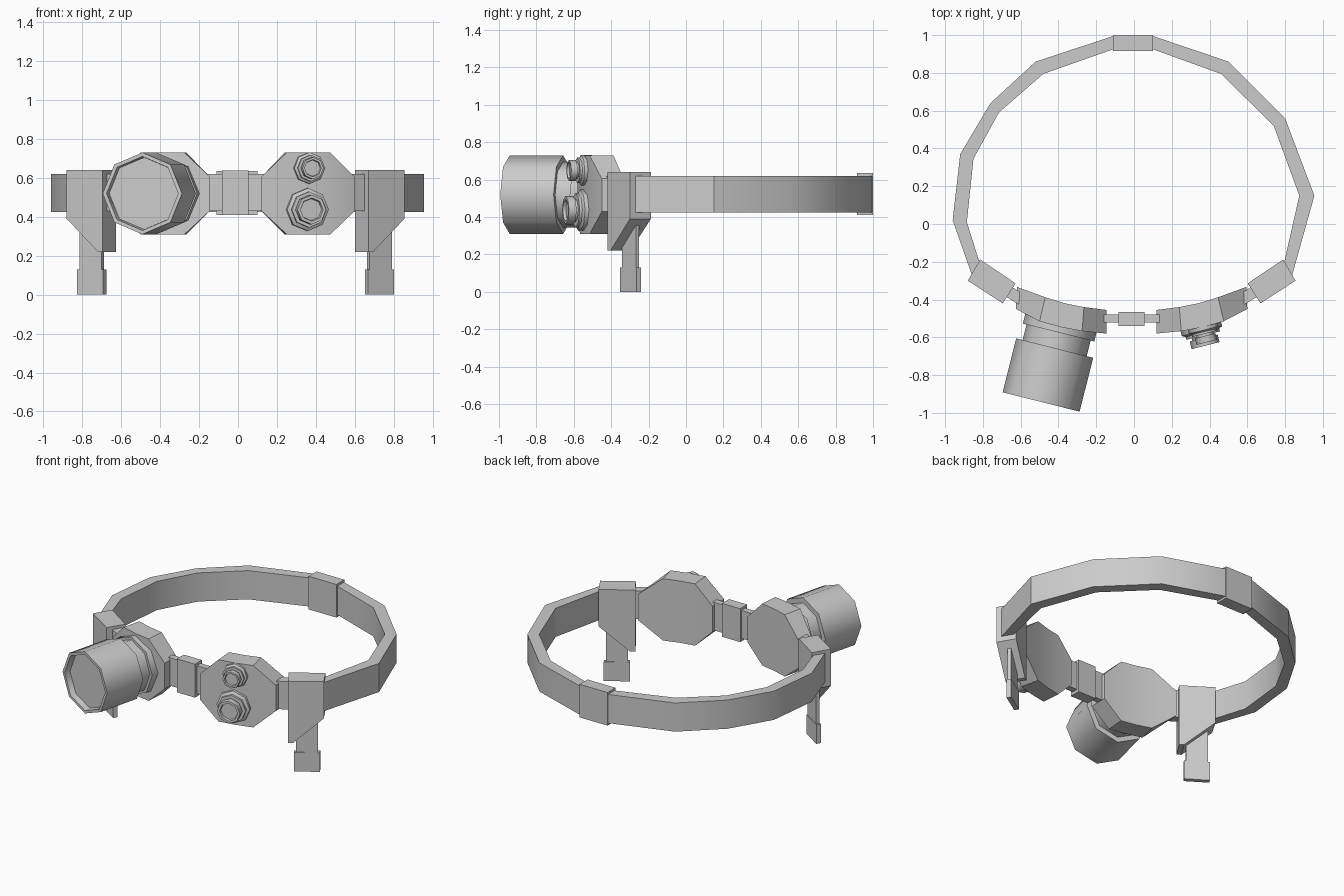
import bpy, bmesh, math
from mathutils import Vector

if "Cube" in bpy.data.objects:
    bpy.data.objects.remove(bpy.data.objects["Cube"])

AXIS = -0.0125  # symmetry plane of the front hardware


def finish(name, bm, angle):
    bmesh.ops.recalc_face_normals(bm, faces=bm.faces)
    me = bpy.data.meshes.new(name)
    bm.to_mesh(me)
    bm.free()
    ob = bpy.data.objects.new(name, me)
    bpy.context.collection.objects.link(ob)
    bpy.ops.object.select_all(action='DESELECT')
    bpy.context.view_layer.objects.active = ob
    ob.select_set(True)
    if angle:
        bpy.ops.object.shade_smooth_by_angle(angle=math.radians(angle))
    return ob


def band(name, cols, side=0, angle=30):
    """Solid swept through columns (outer xy, inner xy, z low, z high); side -1 mirrors."""
    bm = bmesh.new()
    rings = []
    for o, i, z0, z1 in cols:
        ring = []
        for (x, y), z in ((o, z0), (o, z1), (i, z1), (i, z0)):
            if side:
                x = AXIS + side * (x - AXIS)
            ring.append(bm.verts.new((x, y, z)))
        rings.append(ring)
    for a, b in zip(rings, rings[1:]):
        for k in range(4):
            n = (k + 1) % 4
            bm.faces.new((a[k], a[n], b[n], b[k]))
    bm.faces.new(rings[0])
    bm.faces.new(rings[-1])
    return finish(name, bm, angle)


def bar(name, a, b, w, z0, z1, side=0):
    """Upright plate from a to b in plan with thickness w."""
    a, b = Vector(a), Vector(b)
    d = (b - a).normalized()
    n = Vector((d.y, -d.x)) * w / 2
    return band(name, [(a + n, a - n, z0, z1), (b + n, b - n, z0, z1)], side, 0)


def lathe(name, origin, direction, profile, sides=8):
    """Low-sided turned part; profile is (radius, distance along axis)."""
    d = Vector(direction).normalized()
    up = Vector((0, 0, 1))
    u = d.cross(up)
    bm = bmesh.new()
    rings = []
    for r, t in profile:
        ring = []
        for k in range(sides):
            a = 2 * math.pi * k / sides
            ring.append(bm.verts.new(Vector(origin) + d * t + r * (u * math.sin(a) + up * math.cos(a))))
        rings.append(ring)
    for a, b in zip(rings, rings[1:]):
        for k in range(sides):
            n = (k + 1) % sides
            bm.faces.new((a[k], a[n], b[n], b[k]))
    bm.faces.new(rings[0])
    bm.faces.new(rings[-1])
    return finish(name, bm, 50)


# Head strap and rear buckle
outer = [(-.855, -.28), (-.96, .02), (-.92, .37), (-.76, .64), (-.52, .86), (-.11, .995),
         (.10, .995), (.50, .86), (.80, .56), (.955, .15), (.835, -.28)]
inner = [(-.80, -.26), (-.885, .01), (-.85, .345), (-.715, .59), (-.48, .795), (-.11, .925),
         (.10, .925), (.46, .795), (.74, .52), (.875, .15), (.78, -.27)]
band("head_strap", [(o, i, .425, .62) for o, i in zip(outer, inner)])
bar("rear_buckle", (-.11, .9575), (.10, .9575), .085, .41, .635)

# Nose bridge
bar("bridge_bar", (-.17, -.50), (.145, -.50), .042, .43, .62)
bar("bridge_block", (-.082, -.503), (.055, -.503), .075, .41, .637)

# Mirrored eye plates, hinges, strap clips, legs and feet
plate = [((.12, -.58), (.12, -.455), .43, .605),
         ((.25, -.567), (.24, -.44), .31, .73),
         ((.36, -.547), (.34, -.42), .31, .73),
         ((.475, -.515), (.445, -.388), .31, .73),
         ((.60, -.45), (.595, -.333), .43, .605)]
clip = [((.67, -.42), (.602, -.315), .22, .64),
        ((.695, -.404), (.627, -.297), .22, .64),
        ((.855, -.30), (.79, -.188), .39, .64)]
for s, label in ((1, "right"), (-1, "left")):
    band(label + "_eye_plate", plate, s)
    bar(label + "_hinge", (.57, -.40), (.66, -.345), .06, .43, .62, s)
    band(label + "_strap_clip", clip, s, 0)
    for part, w, t, z0, z1 in (("leg", .136, .022, .10, .42), ("foot", .161, .03, 0, .13)):
        c, d = Vector((.727, -.296)), Vector((.84, .54)) * w / 2
        bar(f"{label}_{part}", c - d, c + d, t, z0, z1, s)

# Large lens barrel with mounting ring and recessed front
lathe("lens_barrel", (-.42, -.657, .52), (-.243, -.97, 0),
      [(.195, -.19), (.195, -.085), (.175, -.085), (.175, 0), (.21, 0),
       (.21, .294), (.19, .294), (.185, .255)])

# Two small stepped lenses
small = [(.11, -.05), (.11, .02), (.092, .03), (.092, .045), (.062, .045), (.062, .058),
         (.076, .058), (.076, .10), (.06, .10), (.056, .085)]
lathe("lower_small_lens", (.355, -.547, .437), (.243, -.97, 0), small)
lathe("upper_small_lens", (.365, -.545, .65), (.243, -.97, 0),
      [(r * .74, t * .84) for r, t in small])
